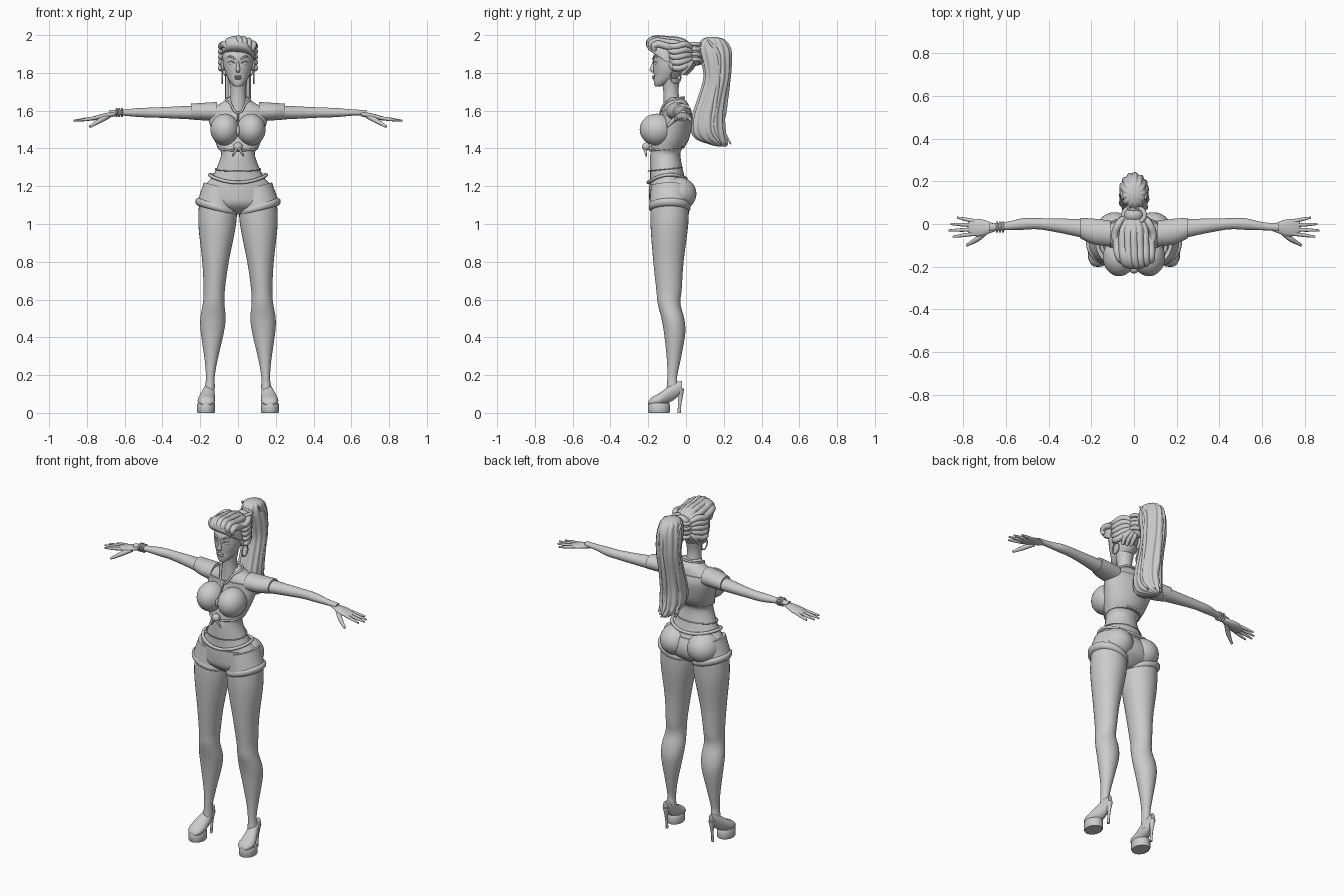
import bpy, bmesh, math
from mathutils import Vector

cube = bpy.data.objects.get("Cube")
if cube:
    bpy.data.objects.remove(cube)

grey = bpy.data.materials.new("plain grey")
grey.use_nodes = True
grey.diffuse_color = (.6, .6, .6, 1)
grey.node_tree.nodes["Principled BSDF"].inputs["Base Color"].default_value = grey.diffuse_color

SIDES = (("left", 1), ("right", -1))


def add(name, data):
    data.materials.append(grey)
    obj = bpy.data.objects.new(name, data)
    bpy.context.scene.collection.objects.link(obj)
    return obj


def finish(name, bm):
    bmesh.ops.recalc_face_normals(bm, faces=bm.faces)
    mesh = bpy.data.meshes.new(name)
    bm.to_mesh(mesh)
    bm.free()
    mesh.shade_smooth()
    mesh.set_sharp_from_angle(angle=math.radians(50))
    return add(name, mesh)


def spline(rows, steps):
    """Smooth the rows with a Catmull-Rom curve."""
    out = []
    for i in range(len(rows) - 1):
        before, start, end, after = [rows[min(max(i + k, 0), len(rows) - 1)] for k in (-1, 0, 1, 2)]
        for j in range(steps):
            t = j / steps
            out.append([q + t / 2 * (r - p + t * (2 * p - 5 * q + 4 * r - s + t * (3 * q - p - 3 * r + s)))
                        for p, q, r, s in zip(before, start, end, after)])
    return out + [list(rows[-1])]


def loft(name, rows, axis="z", sides=32, steps=4, mirror=1, tilt=0, ridge=0, lobes=13):
    """Skin elliptical rings; each row is centre x, y, z and two radii."""
    bm = bmesh.new()
    rings = []
    for x, y, z, a, b in spline(rows, steps):
        ring = []
        for k in range(sides):
            angle = math.tau * k / sides
            swell = 1 + ridge * math.cos(lobes * angle)
            u = max(a, .001) * swell * math.cos(angle)
            v = max(b, .001) * swell * math.sin(angle)
            offset = {"z": (u, v, tilt * u), "x": (0, u, v), "y": (u, 0, v)}[axis]
            point = Vector((x, y, z)) + Vector(offset)
            point.x *= mirror
            ring.append(bm.verts.new(point))
        rings.append(ring)
    for low, high in zip(rings, rings[1:]):
        for k in range(sides):
            m = (k + 1) % sides
            bm.faces.new((low[k], low[m], high[m], high[k]))
    bm.faces.new(rings[0])
    bm.faces.new(rings[-1])
    return finish(name, bm)


def centred(rows):
    """Rows of z, y and two radii on the middle line."""
    return [(0, y, z, a, b) for z, y, a, b in rows]


def ball(name, centre, radii, turn=(0, 0, 0)):
    bm = bmesh.new()
    bmesh.ops.create_uvsphere(bm, u_segments=32, v_segments=20, radius=1)
    bmesh.ops.scale(bm, vec=radii, verts=bm.verts)
    obj = finish(name, bm)
    obj.location, obj.rotation_euler = centre, turn
    return obj


def cord(name, points, thick, mirror=1, closed=False, taper=None):
    """Round tube through the points, optionally tapering along its length."""
    curve = bpy.data.curves.new(name, "CURVE")
    curve.dimensions = "3D"
    curve.bevel_depth, curve.bevel_resolution, curve.use_fill_caps = thick, 3, True
    curve.resolution_u = 8
    line = curve.splines.new("BEZIER")
    line.bezier_points.add(len(points) - 1)
    for i, (knot, (x, y, z)) in enumerate(zip(line.bezier_points, points)):
        knot.co = (x * mirror, y, z)
        knot.handle_left_type = knot.handle_right_type = "AUTO"
        knot.radius = taper[i] if taper else 1
    line.use_cyclic_u = closed
    return add(name, curve)


def hoop(name, centre, across, along, thick, lift=lambda c, s: 0, upright=False):
    points = []
    for k in range(16):
        c, s = math.cos(math.tau * k / 16), math.sin(math.tau * k / 16)
        offset = (0, across * c, along * s) if upright else (across * c, along * s, lift(c, s))
        points.append(Vector(centre) + Vector(offset))
    return cord(name, points, thick, closed=True)


# Torso, with the shirt and shorts as thicker shells over the same rings
torso = [(1.05, -.08, .05, .04), (1.1, -.08, .18, .1), (1.16, -.08, .19, .11), (1.21, -.09, .17, .1),
         (1.26, -.1, .13, .09), (1.36, -.11, .09, .08), (1.4, -.1, .1, .08), (1.45, -.08, .12, .09),
         (1.55, -.05, .15, .08), (1.6, -.05, .16, .07), (1.64, -.05, .09, .06), (1.67, -.06, .05, .04)]


def garment(name, bottom, top):
    loft(name, centred([(z, y, a + .006, b + .006) for z, y, a, b in torso if bottom <= z <= top]))


loft("torso", centred(torso))
garment("shirt", 1.4, 1.6)
garment("shorts", 1, 1.22)
loft("neck", centred([(1.6, -.07, .05, .05), (1.7, -.08, .04, .04), (1.77, -.08, .05, .05)]))
hoop("waistband", (0, -.1, 1.24), .15, .1, .009, lambda c, s: .03 * c * c + .01 * s - .01)
hoop("belly_chain", (0, -.11, 1.29), .12, .09, .003, lambda c, s: .01 * s)
hoop("shirt_hem", (0, -.1, 1.4), .1, .09, .006, lambda c, s: .01 * s)
ball("shirt_knot", (0, -.21, 1.41), (.024, .022, .022))
ball("shorts_button", (0, -.2, 1.22), (.007, .004, .007))

for side, s in SIDES:
    ball(side + "_bust", (.07 * s, -.155, 1.5), (.076, .09, .084))
    ball(side + "_buttock", (.09 * s, -.045, 1.16), (.094, .1, .09))
    cord(side + "_knot_tail", [(0, -.22, 1.41), (.03, -.21, 1.36)], .01, s, taper=(1, .4))

    # Legs lean outwards on the way down
    leg = [(1.14, -.085, .1, .1), (1, -.088, .1, .1), (.8, -.093, .07, .08), (.65, -.09, .056, .067),
           (.58, -.09, .057, .06), (.5, -.07, .067, .06), (.42, -.06, .06, .056), (.28, -.065, .034, .036),
           (.19, -.073, .023, .026), (.14, -.072, .026, .03), (.09, -.08, .025, .03)]
    loft(side + "_leg", [(.155 - .045 * z, y, z, a, b) for z, y, a, b in leg], mirror=s)
    loft(side + "_shorts_leg", [(.1, -.085, 1.2, .08, .1), (.113, -.088, 1.09, .104, .107)],
         mirror=s, tilt=.25)
    loft(side + "_shorts_cuff", [(.114, -.086, z, r, r) for z, r in
                                 ((1.07, .1), (1.08, .11), (1.1, .11), (1.11, .1))],
         mirror=s, tilt=.27, steps=2)

    # Platform shoes with thin heels
    loft(side + "_shoe_platform", [(.169, -.144, z, .048 - inset, .058 - inset) for z, inset in
                                   ((0, .003), (.006, 0), (.045, 0), (.053, .004))], mirror=s, steps=1)
    loft(side + "_shoe_upper", [
        (.168, -.2, .05, .02, .01), (.167, -.18, .06, .04, .024), (.167, -.14, .07, .045, .035),
        (.155, -.07, .11, .03, .045), (.153, -.02, .14, .014, .03)], "y", mirror=s)
    loft(side + "_shoe_heel", [(.153, -.03, .13, .02, .02), (.153, -.03, .09, .01, .014),
                               (.153, -.033, .05, .007, .009), (.153, -.037, 0, .007, .009)], mirror=s)

    # Arms and sleeves run level; the hands droop slightly
    arm = [(.11, -.045, .055, .045), (.19, -.035, .054, .04), (.25, -.02, .043, .036),
           (.43, 0, .027, .027), (.52, 0, .027, .024), (.6, -.01, .019, .017), (.68, -.016, .018, .013)]
    loft(side + "_arm", [(x, y, 1.59, a, b) for x, y, a, b in arm], "x", mirror=s)
    loft(side + "_sleeve", [(x, y, 1.595, a + .006, b + .006) for x, y, a, b in arm[:3]], "x", mirror=s)
    loft(side + "_hand", [(x, -.017, 1.72 - .21 * x, a, b) for x, a, b in
                          ((.65, .016, .013), (.72, .04, .014), (.77, .035, .01), (.78, .02, .006))],
         "x", mirror=s)
    for i, (finger, reach) in enumerate((("little", .08), ("ring", .11), ("middle", .12), ("index", .1))):
        start = Vector((.75, .014 - .02 * i, 1.562))
        end = Vector((.75 + reach, .03 - .03 * i, 1.547))
        cord(side + "_" + finger + "_finger", [start, start.lerp(end, .5), end], .0095, s, taper=(1, .9, .5))
    cord(side + "_thumb", [(.69, -.03, 1.57), (.735, -.07, 1.545), (.785, -.1, 1.515)],
         .013, s, taper=(1.1, 1, .5))

    # Facial features, ears and earrings
    ball(side + "_eye", (.033 * s, -.157, 1.85), (.018, .01, .009), (0, -.15 * s, .35 * s))
    cord(side + "_eyelid", [(.014, -.172, 1.85), (.032, -.168, 1.86), (.054, -.15, 1.858)],
         .004, s, taper=(.5, 1, .5))
    cord(side + "_eyebrow", [(.014, -.175, 1.873), (.04, -.165, 1.887), (.062, -.14, 1.88)],
         .0045, s, taper=(1, 1, .4))
    ball(side + "_ear", (.08 * s, -.07, 1.84), (.011, .02, .03), (.25, 0, 0))
    hoop(side + "_earring", (.084 * s, -.055, 1.778), .027, .033, .004, upright=True)

    # Side locks swept back from the temples and nape to the bun
    for i in range(5):
        z = 1.95 - .028 * i
        cord(side + "_swept_lock_" + str(i), [
            (.07 + .004 * i, -.115 + .012 * i, z), (.09, -.06, z - .01),
            (.072, 0, z), (.028, .045, 1.91 - .008 * i)], .017, s, taper=(.4, 1, 1, .5))
    for i in range(3):
        x, y = .068 - .022 * i, .01 * i
        cord(side + "_nape_lock_" + str(i), [(x, y - .02, 1.79), (x, y + .012, 1.835), (.02, .045, 1.885)],
             .016, s, taper=(.5, 1, .6))

# Head
loft("head", centred([
    (1.727, -.15, .014, .012), (1.738, -.136, .03, .032), (1.76, -.116, .047, .055), (1.785, -.1, .06, .07),
    (1.82, -.09, .073, .083), (1.86, -.084, .08, .09), (1.9, -.08, .08, .09), (1.97, -.07, .045, .05)]))
loft("nose", centred([(1.866, -.165, .007, .01), (1.84, -.17, .008, .014),
                      (1.816, -.178, .012, .015), (1.803, -.174, .007, .009)]), sides=16)
for lip, z in (("upper_lip", 1.781), ("lower_lip", 1.771)):
    ball(lip, (0, -.17, z), (.02, .009, .006))

# Hair: cap, rolled fringe, bun and ponytail
ball("hair_cap", (0, -.052, 1.895), (.088, .1, .09))
loft("fringe_roll", [(-.085, -.115, 1.92, .02, .02), (-.05, -.145, 1.95, .055, .038),
                     (.04, -.15, 1.945, .058, .04), (.08, -.125, 1.91, .035, .03),
                     (.093, -.1, 1.87, .012, .012)], "x")
for i in range(7):
    t = (i - 3) / 3
    arch = 1 - t * t
    front = -.167 - .025 * arch
    cord("crown_lock_" + str(i), [
        (.06 * t + .02, front, 1.915 + .02 * arch), (.07 * t + .01, front, 1.945 + .02 * arch),
        (.08 * t, -.095, 1.94 + .037 * arch), (.07 * t, -.02, 1.925 + .04 * arch),
        (.03 * t, .045, 1.925)], .019, taper=(.5, 1, 1, 1, .5))
ball("hair_bun", (0, .042, 1.9), (.056, .045, .065))
for i in range(4):
    hoop("bun_coil_" + str(i), (0, .042, 1.86 + .027 * i), .05, .038, .011, lambda c, s: .012 * c)
ball("ponytail_base", (0, .09, 1.925), (.04, .05, .04))
loft("ponytail", centred([
    (1.99, .14, .02, .02), (1.975, .144, .05, .06), (1.93, .15, .06, .085), (1.87, .16, .067, .08),
    (1.78, .165, .066, .07), (1.68, .143, .065, .074), (1.58, .12, .068, .084), (1.5, .117, .068, .09),
    (1.45, .135, .055, .08), (1.42, .175, .03, .045), (1.41, .19, .01, .02)]), sides=96, ridge=.05)
for i in range(5):
    x = .027 * (i - 2)
    strand = ((1.975, .17), (1.9, .222), (1.78, .223), (1.62, .205), (1.5, .195), (1.42, .24))
    cord("ponytail_lock_" + str(i), [(x, y - abs(x), z) for z, y in strand],
         .014, taper=(.4, 1, 1, 1, 1, .2))

# Necklace with pendant, and bracelets on the right wrist
cord("necklace", [(.062, -.05, 1.662), (0, -.01, 1.67), (-.062, -.05, 1.662), (-.042, -.11, 1.64),
                  (0, -.135, 1.59), (.042, -.11, 1.64)], .006, closed=True)
cord("pendant_string", [(0, -.135, 1.59), (0, -.16, 1.55), (0, -.19, 1.51)], .004)
ball("pendant", (0, -.2, 1.495), (.01, .01, .025))
for i in range(3):
    hoop("bracelet_" + str(i), (-.615 - .014 * i, -.014, 1.59), .022, .02, .005, upright=True)
